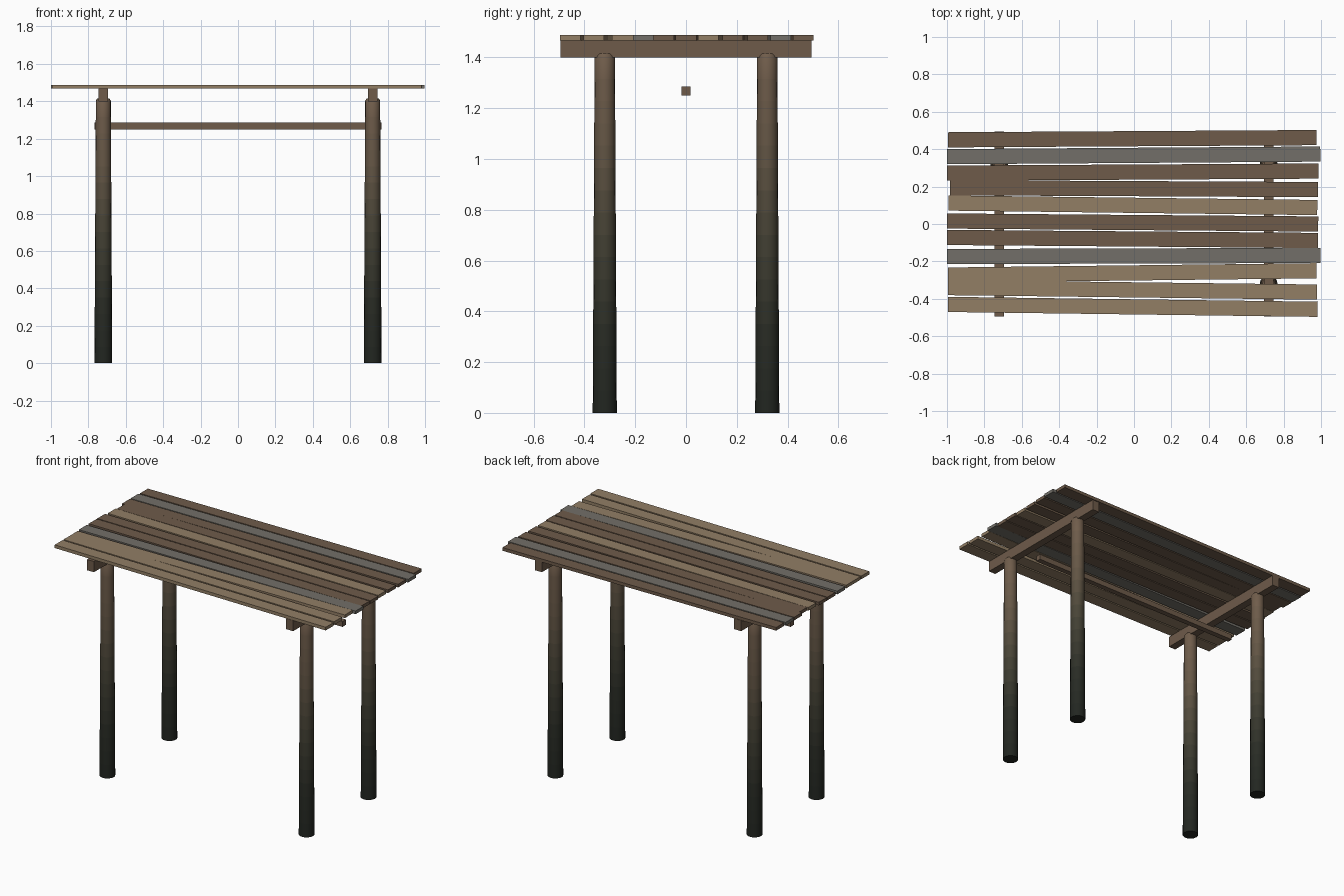
import bpy, bmesh, math
from mathutils import Matrix

if "Cube" in bpy.data.objects:
    bpy.data.objects.remove(bpy.data.objects["Cube"])


def lin(c):
    c /= 255
    return c / 12.92 if c <= 0.04045 else ((c + 0.055) / 1.055) ** 2.4


def material(name, rgb):
    m = bpy.data.materials.new(name)
    m.diffuse_color = (*[lin(c) for c in rgb], 1)
    m.use_nodes = True
    m.node_tree.nodes["Principled BSDF"].inputs["Base Color"].default_value = m.diffuse_color
    return m


BROWN = material("brown_wood", (110, 91, 74))
TAN = material("tan_wood", (146, 126, 101))
GREY = material("grey_wood", (114, 111, 104))


def finish(name, bm, mats):
    bmesh.ops.recalc_face_normals(bm, faces=bm.faces)
    me = bpy.data.meshes.new(name)
    bm.to_mesh(me)
    bm.free()
    for m in mats:
        me.materials.append(m)
    ob = bpy.data.objects.new(name, me)
    bpy.context.collection.objects.link(ob)
    return ob


def box(name, centre, size, mat, turn=0):
    bm = bmesh.new()
    bmesh.ops.create_cube(bm, size=1)
    bm.transform(Matrix.Translation(centre) @ Matrix.Rotation(turn, 4, "Z")
                 @ Matrix.Diagonal((*size, 1)))
    return finish(name, bm, [mat])


# Post colours: dark wet foot blending up into brown wood
STOPS = [(0, (33, 37, 32)), (0.3, (40, 43, 36)), (0.7, (68, 65, 52)),
         (1.05, (100, 86, 69)), (1.42, (114, 94, 76))]
BANDS = 16
H = 1.415


def post_colour(z):
    for (z0, a), (z1, b) in zip(STOPS, STOPS[1:]):
        if z <= z1:
            t = (z - z0) / (z1 - z0)
            return [p + (q - p) * t for p, q in zip(a, b)]
    return STOPS[-1][1]


POST_MATS = [material(f"post_wood_{i}", post_colour((i + 0.5) * H / BANDS))
             for i in range(BANDS)]


# Tapered round post with a small chamfer at the top
def post(name, x, y, sides=16):
    bm = bmesh.new()
    rings = [(0.0475 - 0.0075 * i / BANDS, 1.403 * i / BANDS) for i in range(BANDS + 1)]
    rings.append((0.033, H))
    loops = [[bm.verts.new((x + r * math.cos(math.tau * k / sides),
                            y + r * math.sin(math.tau * k / sides), z))
              for k in range(sides)] for r, z in rings]
    for i, (a, b) in enumerate(zip(loops, loops[1:])):
        for k in range(sides):
            n = (k + 1) % sides
            f = bm.faces.new((a[k], a[n], b[n], b[k]))
            f.material_index = min(i, BANDS - 1)
            f.smooth = True
    bm.faces.new(loops[0][::-1])
    bm.faces.new(loops[-1]).material_index = BANDS - 1
    ob = finish(name, bm, POST_MATS)
    ob.data.set_sharp_from_angle(angle=math.radians(35))


for sx, side in ((-1, "left"), (1, "right")):
    for sy, end in ((-1, "front"), (1, "back")):
        post(f"{end}_{side}_post", 0.72 * sx, 0.32 * sy)
    # Cross beam over each pair of posts
    box(f"{side}_cross_beam", (0.72 * sx, 0, 1.434), (0.05, 0.99, 0.07), BROWN)

# Long rail under the top
box("long_rail", (0, 0, 1.268), (1.535, 0.035, 0.035), BROWN)

# Uneven planks: left x, right x, centre y at left, centre y at right, wood
PLANKS = [
    (-0.995, 0.975, 0.450, 0.462, BROWN),
    (-1.0, 0.996, 0.360, 0.374, GREY),
    (-1.0, 0.987, 0.272, 0.283, BROWN),
    (-0.983, 0.983, 0.194, 0.184, BROWN),
    (-0.991, 0.980, 0.112, 0.088, TAN),
    (-1.0, 0.985, 0.016, 0.000, BROWN),
    (-1.0, 0.983, -0.072, -0.088, BROWN),
    (-1.0, 0.996, -0.174, -0.168, GREY),
    (-0.995, 0.975, -0.273, -0.250, TAN),
    (-0.995, 0.978, -0.340, -0.364, TAN),
    (-0.995, 0.982, -0.430, -0.456, TAN),
]
for i, (x0, x1, y0, y1, mat) in enumerate(PLANKS, 1):
    box(f"top_plank_{i}", ((x0 + x1) / 2, (y0 + y1) / 2, 1.478),
        (x1 - x0, 0.081, 0.021), mat, math.atan2(y1 - y0, x1 - x0))
